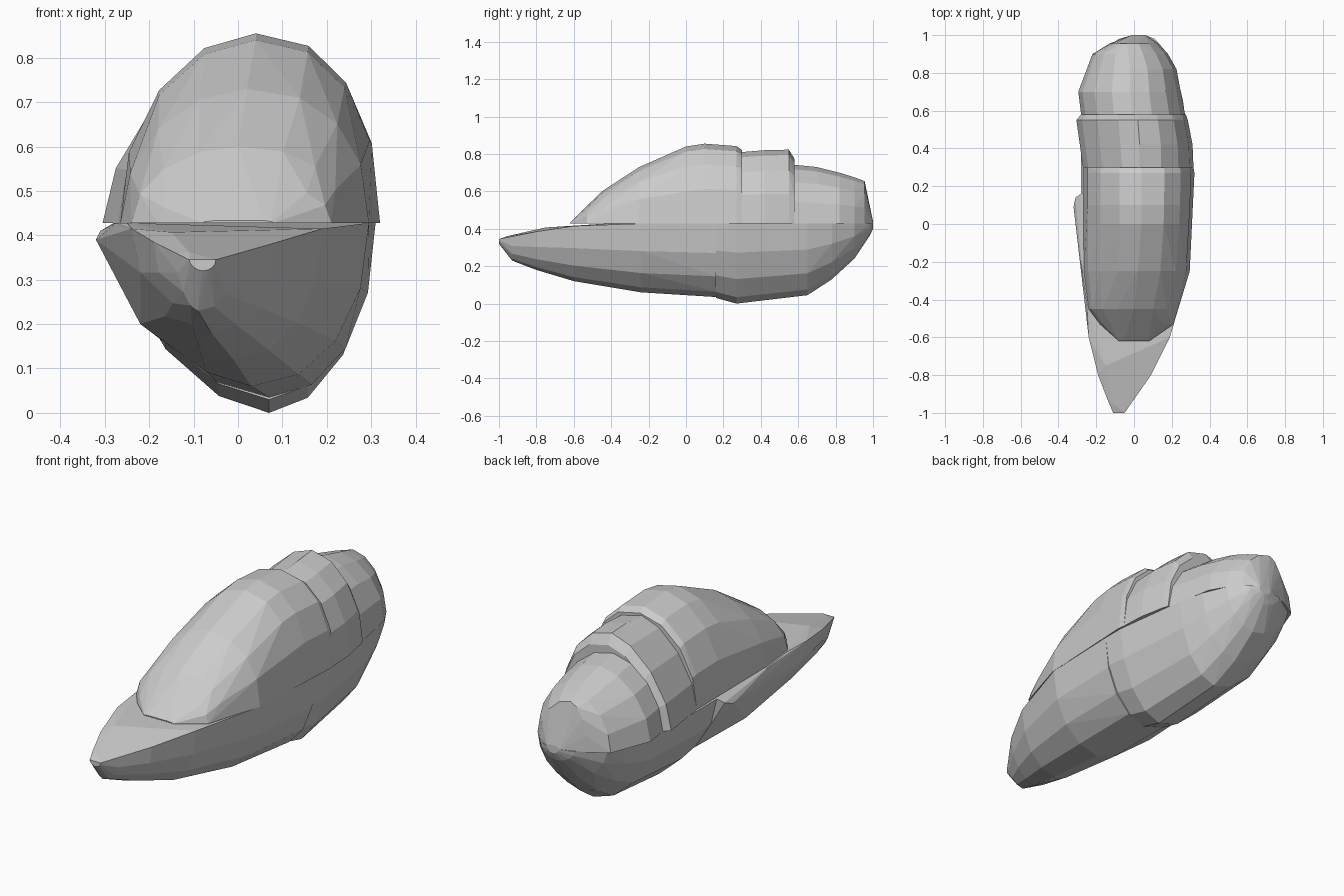
import bpy, bmesh
from math import sin, cos, pi

SEAM = 0.428


def half_ring(y, xl, xr, base, xc, tip, el, er, n=8):
    """Half superellipse at station y, from the base line to the tip height."""
    pts = []
    for i in range(n + 1):
        a = pi * i / n
        c, s = cos(a), sin(a)
        e = er if c > 0 else el
        w = (xr - xc) if c > 0 else (xc - xl)
        x = xc + w * (1 if c > 0 else -1) * abs(c) ** (2 / e)
        pts.append((x, y, base + (tip - base) * max(s, 0) ** (2 / e)))
    return pts


def shell(name, stations, el, er, extra=()):
    """Faceted convex lump wrapped around a row of half rings."""
    bm = bmesh.new()
    for st in stations:
        for p in half_ring(*st, el, er):
            bm.verts.new(p)
    for p in extra:
        bm.verts.new(p)
    bmesh.ops.remove_doubles(bm, verts=bm.verts, dist=0.004)
    bmesh.ops.convex_hull(bm, input=bm.verts)
    bmesh.ops.delete(bm, geom=[v for v in bm.verts if not v.link_faces], context='VERTS')
    bmesh.ops.dissolve_limit(bm, angle_limit=0.06, verts=bm.verts, edges=bm.edges)
    bmesh.ops.recalc_face_normals(bm, faces=bm.faces)
    me = bpy.data.meshes.new(name)
    bm.to_mesh(me)
    bm.free()
    ob = bpy.data.objects.new(name, me)
    bpy.context.collection.objects.link(ob)
    return ob


# station: y, left x, right x, base z, x of tip, tip z
# pointed lower front
shell("lower_front", [
    (-1.00, -0.11, -0.05, 0.345, -0.08, 0.32),
    (-0.93, -0.14, 0.00, 0.36, -0.09, 0.23),
    (-0.80, -0.19, 0.09, 0.385, -0.06, 0.18),
    (-0.60, -0.24, 0.19, 0.415, -0.01, 0.12),
    (-0.24, -0.275, 0.295, SEAM, 0.03, 0.06),
    (0.16, -0.28, 0.31, SEAM, 0.07, 0.035),
], 1.75, 2.1, [(-0.32, 0.09, 0.39), (-0.31, 0.14, 0.41), (-0.22, -0.15, 0.20),
               (-0.11, -0.95, 0.362), (-0.15, -0.75, 0.407), (-0.25, -0.42, SEAM)])

# rounded lower rear
shell("lower_rear", [
    (0.16, -0.28, 0.31, SEAM, 0.07, 0.03),
    (0.27, -0.28, 0.31, SEAM, 0.07, 0.00),
    (0.65, -0.28, 0.26, SEAM, 0.05, 0.045),
    (0.78, -0.25, 0.23, SEAM, 0.03, 0.13),
    (0.90, -0.20, 0.18, SEAM, 0.02, 0.24),
    (0.98, -0.08, 0.11, SEAM, 0.02, 0.36),
    (1.00, -0.01, 0.06, SEAM, 0.03, 0.40),
], 1.7, 1.9)

# domed upper front
shell("upper_front", [
    (-0.62, -0.08, 0.08, SEAM, 0.00, 0.435),
    (-0.53, -0.18, 0.21, SEAM, 0.00, 0.52),
    (-0.45, -0.24, 0.235, SEAM, 0.00, 0.60),
    (-0.25, -0.265, 0.295, SEAM, 0.02, 0.73),
    (0.00, -0.27, 0.31, SEAM, 0.04, 0.84),
    (0.10, -0.27, 0.315, SEAM, 0.04, 0.855),
    (0.27, -0.27, 0.32, SEAM, 0.04, 0.842),
    (0.30, -0.27, 0.315, SEAM, 0.04, 0.82),
], 1.95, 2.3)

# upper middle band
shell("upper_middle", [
    (0.30, -0.27, 0.315, SEAM, 0.03, 0.81),
    (0.42, -0.285, 0.31, SEAM, 0.03, 0.82),
    (0.55, -0.305, 0.285, SEAM, 0.02, 0.823),
    (0.58, -0.28, 0.275, SEAM, 0.02, 0.775),
], 1.65, 2.1)

# upper rear cap
shell("upper_rear", [
    (0.58, -0.28, 0.27, SEAM, -0.01, 0.742),
    (0.70, -0.295, 0.25, SEAM, -0.02, 0.73),
    (0.82, -0.25, 0.225, SEAM, -0.02, 0.70),
    (0.90, -0.22, 0.18, SEAM, -0.03, 0.675),
    (0.955, -0.13, 0.13, SEAM, -0.04, 0.655),
    (1.00, -0.01, 0.06, SEAM, 0.03, 0.44),
], 1.85, 1.95)
